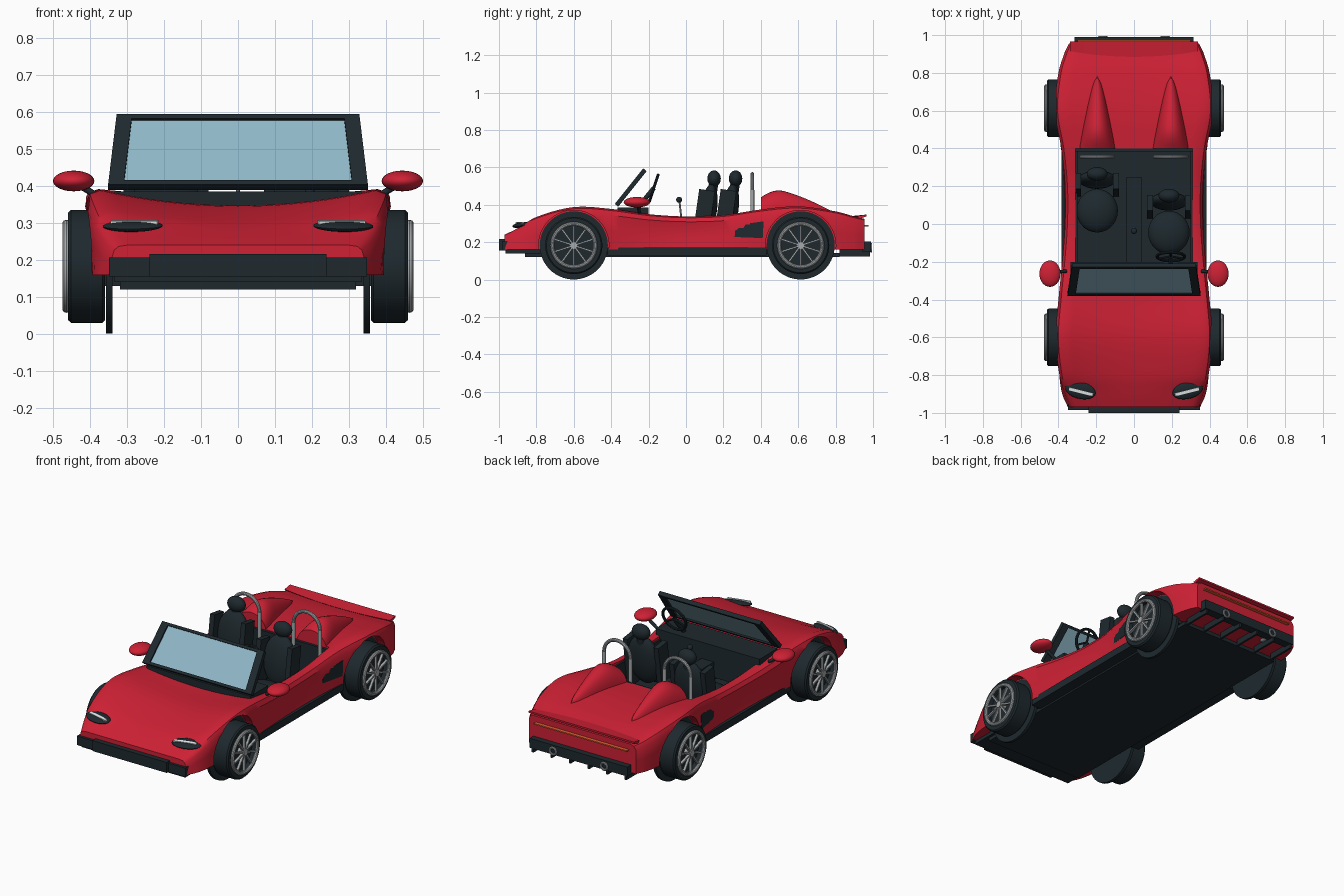
import bpy, bmesh, math
from mathutils import Matrix, Vector

if "Cube" in bpy.data.objects:
    bpy.data.objects.remove(bpy.data.objects["Cube"])


def material(name, rgb):
    m = bpy.data.materials.new(name)
    m.diffuse_color = (*rgb, 1)
    m.use_nodes = True
    m.node_tree.nodes["Principled BSDF"].inputs["Base Color"].default_value = m.diffuse_color
    return m


RED = material("red_paint", (0.62, 0.015, 0.035))
DARK = material("dark_trim", (0.013, 0.022, 0.027))
GLASS = material("pale_glass", (0.28, 0.48, 0.58))
METAL = material("metal", (0.38, 0.4, 0.41))
WHITE = material("lamp_white", (0.85, 0.88, 0.9))
LAMP = material("tail_lamp", (0.8, 0.12, 0.03))


def finish(name, bm, mat, angle=35):
    bmesh.ops.recalc_face_normals(bm, faces=bm.faces[:])
    me = bpy.data.meshes.new(name)
    bm.to_mesh(me)
    bm.free()
    ob = bpy.data.objects.new(name, me)
    bpy.context.collection.objects.link(ob)
    me.materials.append(mat)
    bpy.ops.object.select_all(action='DESELECT')
    ob.select_set(True)
    bpy.context.view_layer.objects.active = ob
    bpy.ops.object.shade_smooth_by_angle(angle=math.radians(angle))
    return ob


def box(bm, x, y, z, rot=None):
    c = Vector((sum(x) / 2, sum(y) / 2, sum(z) / 2))
    m = Matrix.Translation(c) @ (rot or Matrix()) @ Matrix.Diagonal((x[1] - x[0], y[1] - y[0], z[1] - z[0], 1))
    bmesh.ops.create_cube(bm, size=1, matrix=m)


def ball(bm, c, r, rot=None):
    m = Matrix.Translation(c) @ (rot or Matrix()) @ Matrix.Diagonal((*r, 1))
    bmesh.ops.create_uvsphere(bm, u_segments=28, v_segments=16, radius=1, matrix=m)


def rod(bm, a, b, r, seg=16):
    a, b = Vector(a), Vector(b)
    m = Matrix.Translation((a + b) / 2) @ (b - a).to_track_quat('Z', 'Y').to_matrix().to_4x4()
    bmesh.ops.create_cone(bm, cap_ends=True, segments=seg, radius1=r, radius2=r, depth=(b - a).length, matrix=m)


def loft(bm, rings, closed=True, caps=True):
    vs = [[bm.verts.new(p) for p in r] for r in rings]
    n = len(vs[0])
    for a, b in zip(vs, vs[1:]):
        for i in range(n if closed else n - 1):
            j = (i + 1) % n
            bm.faces.new((a[i], a[j], b[j], b[i]))
    if caps:
        bm.faces.new(vs[0])
        bm.faces.new(vs[-1])


def torus(bm, mtx, R, r, a0=0, a1=2 * math.pi, n=40):
    full = a1 - a0 > 6.2
    rings = []
    for k in range(n + 1):
        a = a0 + (a1 - a0) * k / n
        rings.append([mtx @ Vector(((R + r * math.cos(t)) * math.cos(a), (R + r * math.cos(t)) * math.sin(a),
                                    r * math.sin(t))) for t in (i * math.pi / 5 for i in range(10))])
    loft(bm, rings, caps=not full)
    bmesh.ops.remove_doubles(bm, verts=bm.verts[:], dist=1e-5)


# body stations: y, half width, fender height, centre height, mid half width, lower half width
ST = [(-.97, .335, .24, .24, .345, .35), (-.9, .365, .275, .27, .37, .38), (-.8, .395, .335, .305, .395, .395),
      (-.6, .415, .388, .345, .41, .40), (-.4, .40, .378, .345, .39, .385), (-.2, .38, .35, .345, .365, .375),
      (0, .365, .338, .335, .35, .37), (.2, .365, .345, .345, .355, .37), (.4, .385, .375, .365, .385, .38),
      (.6, .42, .392, .372, .415, .40), (.8, .40, .365, .355, .395, .39), (.9, .37, .338, .335, .37, .37),
      (.955, .345, .325, .325, .345, .345)]


def spline(k, t):
    p0, p1, p2, p3 = (ST[min(max(i, 0), len(ST) - 1)] for i in (k - 1, k, k + 1, k + 2))
    h = (2 * t**3 - 3 * t * t + 1, t**3 - 2 * t * t + t, 3 * t * t - 2 * t**3, t**3 - t * t)
    out = []
    for a, b, c, d in zip(p0, p1, p2, p3):
        m1 = (c - a) / (p2[0] - p0[0]) * (p2[0] - p1[0])
        m2 = (d - b) / (p3[0] - p1[0]) * (p2[0] - p1[0])
        out.append(h[0] * b + h[1] * m1 + h[2] * c + h[3] * m2)
    return out


def section(y, w, zf, zc, wm, wb, zb=.16):
    half = [(w * t, zc + (zf - zc) * t * t / .81) for t in (i * .9 / 8 for i in range(9))]
    hgt = zf - zb
    half += [(w * .965, zf - .04 * hgt), (w, zf - .16 * hgt), (wm, zb + .45 * hgt), (wb, zb)]
    return [(x, y, z) for x, z in half] + [(-x, y, z) for x, z in half[:0:-1]]


bm = bmesh.new()
rings = [section(*spline(k, t / 5)) for k in range(len(ST) - 1) for t in range(5)] + [section(*ST[-1])]
loft(bm, rings)
body = finish("body", bm, RED)

# cut the cockpit and wheel arches
AXLES, ZW = (-.6, .613), .183
cuts = []
bm = bmesh.new()
box(bm, (-.31, .31), (-.36, .40), (.175, .7))
cuts.append(finish("cockpit_cutter", bm, DARK))
for y in AXLES:
    for s in (-1, 1):
        bm = bmesh.new()
        rod(bm, (s * .355, y, ZW), (s * .6, y, ZW), .188, 64)
        cuts.append(finish("arch_cutter", bm, DARK))
for c in cuts:
    c.hide_render = True
    md = body.modifiers.new("cut", 'BOOLEAN')
    md.object, md.operation, md.solver = c, 'DIFFERENCE', 'EXACT'
    bpy.context.view_layer.objects.active = body
    bpy.ops.object.modifier_apply(modifier=md.name)
for c in cuts:
    bpy.data.objects.remove(c)
bpy.context.view_layer.objects.active = body
body.select_set(True)
bpy.ops.object.shade_smooth_by_angle(angle=math.radians(35))

# wheels with arch liners
for y, end in zip(AXLES, ("front", "rear")):
    for s, side in ((-1, "left"), (1, "right")):
        nm = f"{end}_{side}_"
        bm = bmesh.new()
        prof = [(.36, .02), (.36, .146), (.367, .153), (.452, .153), (.46, .146), (.46, .12), (.43, .116), (.43, .02)]
        loft(bm, [[(s * x, y + r * math.cos(a), ZW + r * math.sin(a)) for x, r in prof]
                  for a in (k * math.pi / 28 for k in range(57))], caps=False)
        bmesh.ops.remove_doubles(bm, verts=bm.verts[:], dist=1e-5)
        finish(nm + "tyre", bm, DARK)
        bm = bmesh.new()
        torus(bm, Matrix.Translation((s * .465, y, ZW)) @ Matrix.Rotation(math.pi / 2, 4, 'Y'), .115, .011)
        for k in range(10):
            a = k * math.pi / 5 + math.pi / 10
            c = (s * .46, y + .062 * math.cos(a), ZW + .062 * math.sin(a))
            bmesh.ops.create_cube(bm, size=1, matrix=Matrix.Translation(c) @ Matrix.Rotation(a, 4, 'X')
                                  @ Matrix.Diagonal((.014, .106, .009, 1)))
        rod(bm, (s * .43, y, ZW), (s * .472, y, ZW), .02)
        finish(nm + "rim", bm, METAL)
        bm = bmesh.new()
        rod(bm, (s * .34, y, ZW), (s * .357, y, ZW), .182, 56)
        finish(nm + "arch_liner", bm, DARK)

# floor, sills, cockpit lining
bm = bmesh.new()
box(bm, (-.335, .335), (-.965, .78), (.14, .162))
box(bm, (-.32, .32), (-.86, .82), (.12, .142))
finish("floor_pan", bm, DARK)
bm = bmesh.new()
for s in (-1, 1):
    box(bm, sorted((s * .32, s * .383)), (-.42, .43), (.13, .172))
finish("sills", bm, DARK)
bm = bmesh.new()
box(bm, (-.312, .312), (-.3, .402), (.165, .185))
box(bm, (-.312, .312), (.385, .402), (.17, .362))
for s in (-1, 1):
    box(bm, sorted((s * .3, s * .312)), (-.3, .4), (.17, .332))
box(bm, (-.04, .04), (-.26, .25), (.17, .29))
finish("cockpit_lining", bm, DARK)
bm = bmesh.new()
box(bm, (-.335, .335), (-.365, -.2), (.2, .385))
finish("dashboard", bm, DARK)

# bumpers and rear diffuser
bm = bmesh.new()
box(bm, (-.35, .35), (-.985, -.955), (.155, .207))
box(bm, (-.24, .24), (-1, -.96), (.155, .216))
finish("front_bumper", bm, DARK)
bm = bmesh.new()
box(bm, (-.315, .315), (.94, .99), (.15, .205))
for k in range(6):
    x = -.3 + .12 * k
    box(bm, (x - .006, x + .006), (.82, .985), (.125, .17))
finish("rear_diffuser", bm, DARK)
bm = bmesh.new()
for s in (-1, 1):
    torus(bm, Matrix.Translation((s * .165, .99, .17)) @ Matrix.Rotation(math.pi / 2, 4, 'X'), .02, .006, n=24)
    rod(bm, (s * .165, .9, .17), (s * .165, .988, .17), .018)
finish("exhausts", bm, METAL)

# tail spoiler and lamp strip
bm = bmesh.new()
rings = []
for k in range(17):
    u = k / 8 - 1
    b = -.03 * (1 - u * u)
    rings.append([(.34 * u, .925 + b, .325), (.34 * u, .965, .338), (.34 * u, .965, .348), (.34 * u, .915 + b, .34)])
loft(bm, rings)
finish("tail_spoiler", bm, RED)
bm = bmesh.new()
box(bm, (-.3, .3), (.95, .975), (.284, .291))
finish("tail_lamp_strip", bm, LAMP)

# head fairings and roll hoops
for s, side in ((-1, "left"), (1, "right")):
    bm = bmesh.new()
    rings = []
    for k in range(17):
        v = k / 16
        w = .097 * math.sqrt(1 - v) * (1 - .25 * v) + .001
        h = (.075 + .055 * math.sin(min(1, v * 3) * math.pi / 2)) * (1 - v**1.6) + .03
        rings.append([(s * .195 + w * math.cos(a), .4 + .38 * v, .335 + h * math.sin(a)**.9 if 0 < i < 16 else .335)
                      for i, a in enumerate(j * math.pi / 16 for j in range(17))])
    loft(bm, rings)
    finish(side + "_head_fairing", bm, RED, 50)
    bm = bmesh.new()
    m = Matrix.Translation((s * .195, .355, .48)) @ Matrix.Rotation(math.pi / 2, 4, 'X')
    torus(bm, m, .085, .01, 0, math.pi, 24)
    for d in (-.085, .085):
        rod(bm, (s * .195 + d, .355, .2), (s * .195 + d, .355, .48), .01)
    finish(side + "_roll_hoop", bm, METAL)

# seats
for x, yh, side in ((-.195, .265, "left"), (.185, .15, "right")):
    bm = bmesh.new()
    lean = Matrix.Rotation(math.radians(-8), 4, 'X')
    ball(bm, (x, yh - .195, .245), (.11, .115, .055))
    ball(bm, (x, yh - .03, .37), (.1, .045, .145), lean)
    ball(bm, (x, yh, .54), (.055, .036, .044))
    rod(bm, (x, yh - .01, .46), (x, yh, .53), .025)
    for d in (-.1, .1):
        box(bm, (x + d - .015, x + d + .015), (yh - .1, yh - .015), (.19, .48), lean)
    finish(side + "_seat", bm, DARK)

# steering wheel and gear lever
bm = bmesh.new()
m = Matrix.Translation((.195, -.172, .49)) @ Matrix.Rotation(math.radians(72), 4, 'X')
torus(bm, m, .073, .008)
for a in (0, 120, 240):
    t = math.radians(a + 90)
    rod(bm, m @ Vector((0, 0, 0)), m @ Vector((.072 * math.cos(t), .072 * math.sin(t), 0)), .006, 8)
rod(bm, (.195, -.172, .49), (.195, -.27, .37), .012)
finish("steering_wheel", bm, DARK)
bm = bmesh.new()
rod(bm, (0, -.02, .28), (0, -.035, .42), .005, 10)
finish("gear_lever", bm, METAL)
bm = bmesh.new()
ball(bm, (0, -.037, .427), (.016, .016, .016))
finish("gear_knob", bm, DARK)

# windscreen
C = [Vector(p) for p in ((-.335, -.368, .402), (.335, -.368, .402), (.313, -.223, .583), (-.313, -.223, .583))]
N = (C[1] - C[0]).cross(C[3] - C[0]).normalized()
mid = sum(C, Vector()) / 4
bm = bmesh.new()
inner = [mid + (c - mid) * .92 for c in C]
outer = [mid + (c - mid) * 1.05 for c in C]
d = N * .012
loft(bm, [[outer[i] - d, outer[i] + d, inner[i] + d, inner[i] - d] for i in (0, 1, 2, 3, 0)], caps=False)
bmesh.ops.remove_doubles(bm, verts=bm.verts[:], dist=1e-5)
finish("windscreen_frame", bm, DARK)
bm = bmesh.new()
loft(bm, [[c - N * .003 for c in C], [c + N * .003 for c in C]])
finish("windscreen_glass", bm, GLASS)

# mirrors, headlights, side vents
for s, side in ((-1, "left"), (1, "right")):
    bm = bmesh.new()
    ball(bm, (s * .445, -.263, .414), (.056, .07, .028))
    finish(side + "_mirror", bm, RED)
    bm = bmesh.new()
    rod(bm, (s * .36, -.25, .36), (s * .425, -.255, .4), .009)
    finish(side + "_mirror_arm", bm, DARK)
    rot = Matrix.Rotation(s * math.radians(14), 4, 'Z') @ Matrix.Rotation(math.radians(10), 4, 'X')
    bm = bmesh.new()
    ball(bm, (s * .285, -.88, .292), (.083, .046, .014), rot)
    finish(side + "_headlight", bm, DARK)
    bm = bmesh.new()
    box(bm, (s * .28 - .065, s * .28 + .065), (-.896, -.88), (.297, .307), rot)
    finish(side + "_light_strip", bm, WHITE)
    bm = bmesh.new()
    shape = [(.26, .228), (.41, .222), (.415, .312), (.265, .29)]
    loft(bm, [[(s * .35, y, z) for y, z in shape],
              [(s * (.364 + (y - .26) * .16), y, z) for y, z in shape]])
    finish(side + "_side_vent", bm, DARK)
